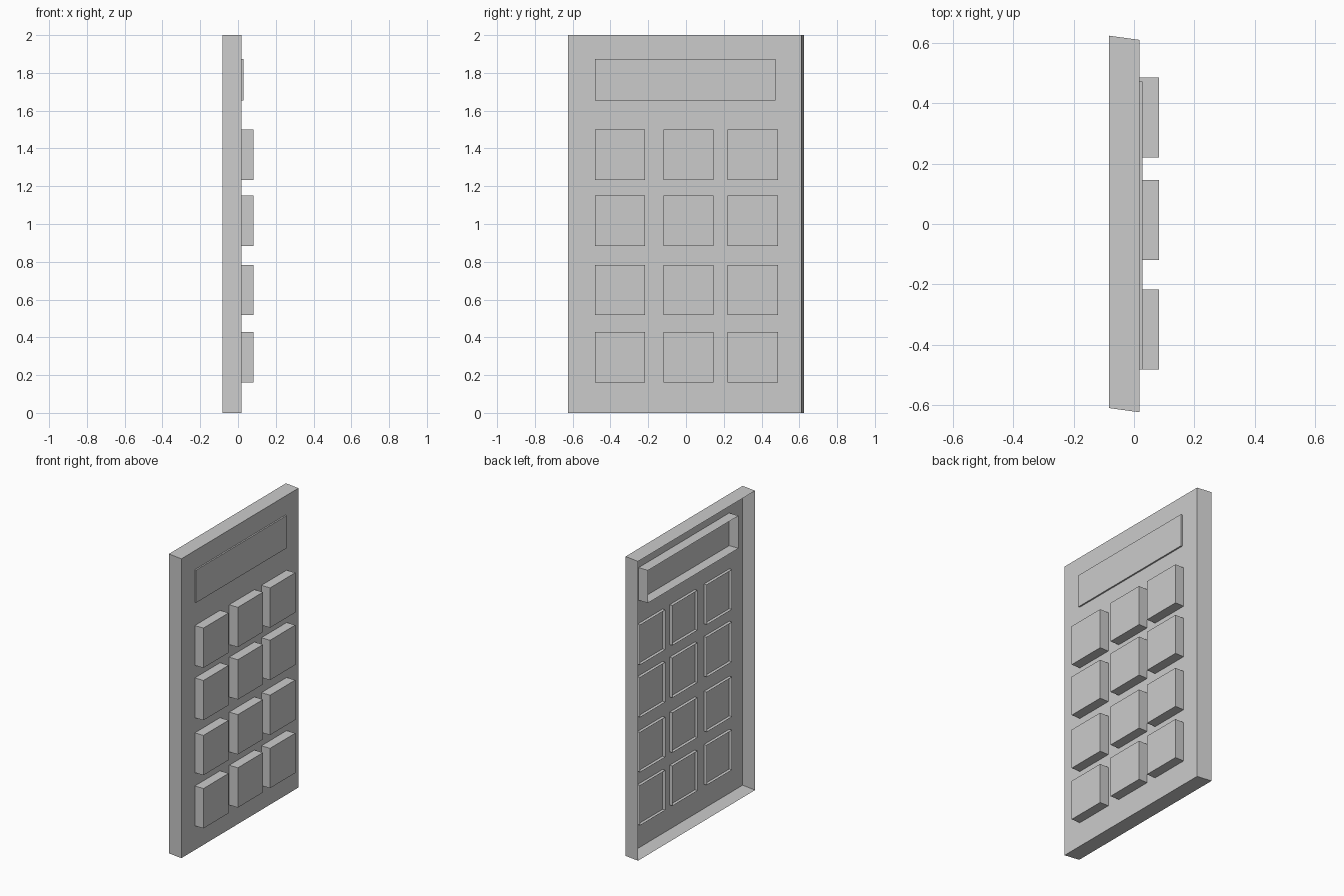
import bpy

if "Cube" in bpy.data.objects:
    bpy.data.objects.remove(bpy.data.objects["Cube"])


def open_tray(name, front_x, back_x, front_y, back_y, z):
    """Thin shell: front plate and four side walls, open at the back."""
    verts = []
    for x, (y0, y1) in ((front_x, front_y), (back_x, back_y)):
        verts += [(x, y0, z[0]), (x, y1, z[0]), (x, y1, z[1]), (x, y0, z[1])]
    faces = [(0, 1, 2, 3)]
    for i in range(4):
        j = (i + 1) % 4
        faces.append((i, i + 4, j + 4, j))
    mesh = bpy.data.meshes.new(name)
    mesh.from_pydata(verts, [], faces)
    mesh.update()
    obj = bpy.data.objects.new(name, mesh)
    bpy.context.collection.objects.link(obj)
    return obj


# Casing: slightly sheared shell, open at the back
open_tray("casing", 0.019, -0.083, (-0.625, 0.611), (-0.611, 0.625), (0, 2))

# Display: shallow raised plate whose walls run back inside the casing
display_y = (-0.483, 0.473)
open_tray("display", 0.029, -0.05, display_y, display_y, (1.655, 1.873))

# Keys: three columns by four rows
SIZE = 0.266
for row, z in enumerate((0.162, 0.517, 0.884, 1.234)):
    for col, y in enumerate((-0.483, -0.12, 0.22)):
        span = (y, y + SIZE)
        open_tray(f"key_{row}_{col}", 0.083, -0.002, span, span, (z, z + SIZE))
